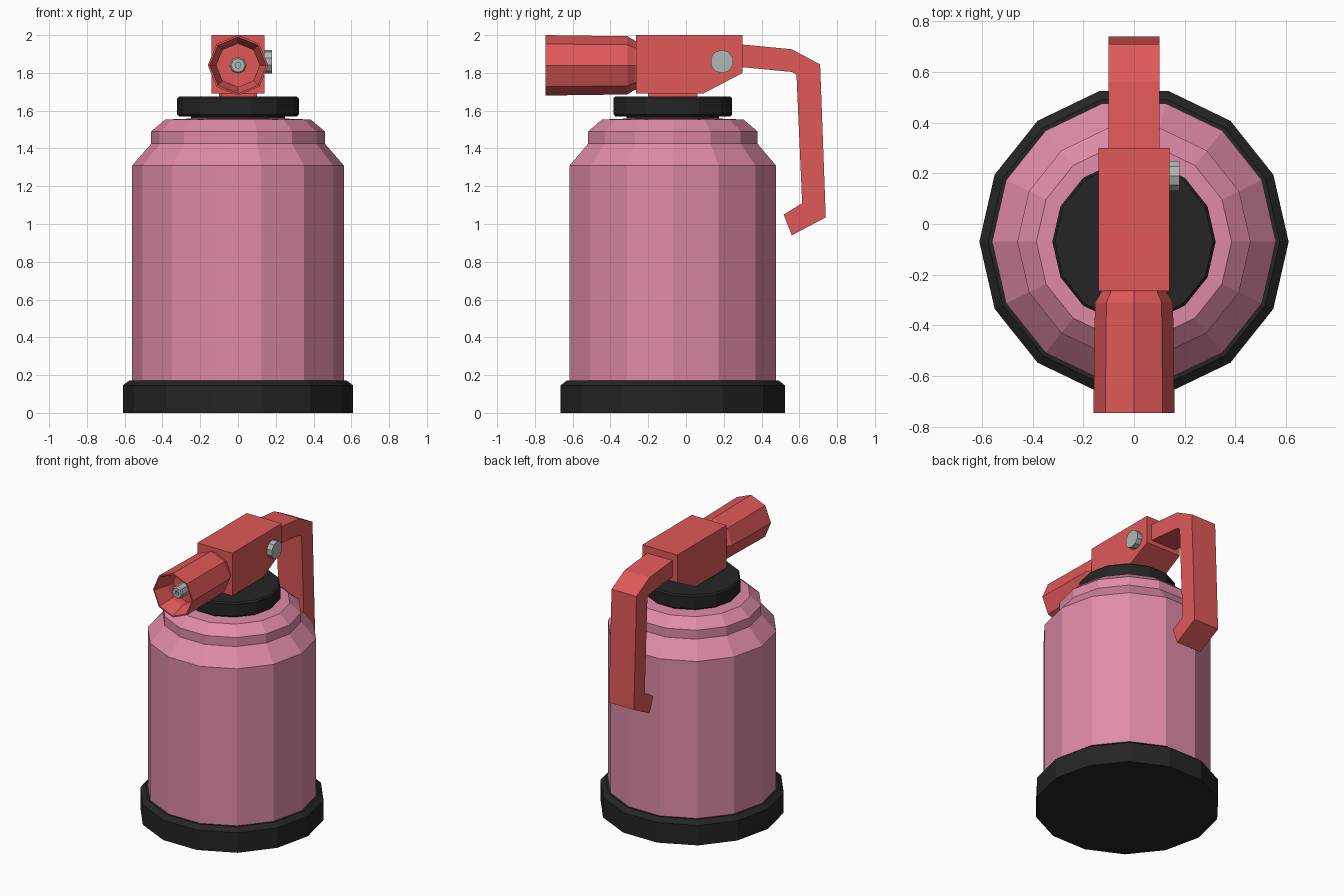
import bpy, bmesh, math
from mathutils import Matrix, Vector

if "Cube" in bpy.data.objects:
    bpy.data.objects.remove(bpy.data.objects["Cube"])


def material(name, rgb):
    m = bpy.data.materials.new(name)
    m.diffuse_color = (*rgb, 1)
    m.use_nodes = True
    m.node_tree.nodes["Principled BSDF"].inputs["Base Color"].default_value = m.diffuse_color
    return m


PINK = material("pink", (0.745, 0.258, 0.392))
RED = material("red", (0.745, 0.098, 0.098))
BLACK = material("black", (0.018, 0.018, 0.018))
GREY = material("grey", (0.45, 0.47, 0.47))


def finish(bm, name, mat):
    bmesh.ops.remove_doubles(bm, verts=bm.verts, dist=1e-5)
    bmesh.ops.recalc_face_normals(bm, faces=bm.faces)
    me = bpy.data.meshes.new(name)
    bm.to_mesh(me)
    bm.free()
    me.materials.append(mat)
    ob = bpy.data.objects.new(name, me)
    bpy.context.collection.objects.link(ob)
    return ob


def lathe(name, profile, sides, mat, loc, rot=None):
    """Spin (radius, height) points round local z; both ends are capped."""
    bm = bmesh.new()
    rings = []
    for r, z in profile:
        rings.append([bm.verts.new((r * math.cos(2 * math.pi * i / sides),
                                    r * math.sin(2 * math.pi * i / sides), z))
                      for i in range(sides)])
    for a, b in zip(rings, rings[1:]):
        for i in range(sides):
            j = (i + 1) % sides
            bm.faces.new((a[i], a[j], b[j], b[i]))
    bm.faces.new(rings[0])
    bm.faces.new(rings[-1])
    bm.transform(Matrix.Translation(Vector(loc)) @ (rot or Matrix()))
    return finish(bm, name, mat)


def extrude(name, outline, half, mat):
    """Side outline of (y, z) points, extruded both ways along x."""
    bm = bmesh.new()
    left = [bm.verts.new((-half, y, z)) for y, z in outline]
    right = [bm.verts.new((half, y, z)) for y, z in outline]
    n = len(outline)
    bm.faces.new(left)
    bm.faces.new(right)
    for i in range(n):
        j = (i + 1) % n
        bm.faces.new((left[i], left[j], right[j], right[i]))
    return finish(bm, name, mat)


CENTRE = (0, -0.07, 0)
FORWARD = Matrix.Rotation(math.radians(90), 4, 'X')   # local z -> -y
SIDEWAYS = Matrix.Rotation(math.radians(90), 4, 'Y')  # local z -> +x

# Tank, base and cap
lathe("base", [(0.61, 0), (0.61, 0.145), (0.575, 0.172), (0.5, 0.172)], 14, BLACK, CENTRE)
lathe("tank", [(0.56, 0.15), (0.56, 1.31), (0.46, 1.425), (0.46, 1.49),
               (0.385, 1.553), (0.25, 1.558)], 14, PINK, CENTRE)
lathe("neck", [(0.25, 1.54), (0.25, 1.6)], 14, BLACK, CENTRE)
lathe("cap", [(0.31, 1.568), (0.322, 1.58), (0.322, 1.665), (0.312, 1.675)], 14, BLACK, CENTRE)

# Valve block with a short foot on the cap
extrude("valve_block", [(-0.265, 2.0), (0.30, 2.0), (0.30, 1.80),
                        (0.09, 1.69), (-0.265, 1.69)], 0.14, RED)
extrude("valve_foot", [(-0.2, 1.72), (0.06, 1.72), (0.06, 1.66), (-0.2, 1.66)], 0.09, RED)

# Hollow nozzle with its jet
lathe("nozzle", [(0.13, 0.255), (0.13, 0.27), (0.154, 0.31), (0.16, 0.745),
                 (0.15, 0.745), (0.115, 0.64), (0.115, 0.58)],
      8, RED, (0, 0, 1.84), FORWARD)
lathe("nozzle_jet", [(0.045, 0.57), (0.045, 0.69), (0.037, 0.70),
                     (0.015, 0.70), (0.015, 0.67)], 8, GREY, (0, 0, 1.84), FORWARD)

# Curved squeeze lever with hooked end
extrude("lever", [(0.26, 1.953), (0.30, 1.95), (0.56, 1.925), (0.71, 1.845),
                  (0.74, 1.035), (0.56, 0.94), (0.517, 1.05), (0.615, 1.11),
                  (0.585, 1.79), (0.56, 1.805), (0.30, 1.83), (0.26, 1.833)], 0.1, RED)

# Pivot bolt on the right side
lathe("pivot_bolt", [(0.062, 0.12), (0.062, 0.18)], 10, GREY, (0, 0.19, 1.86), SIDEWAYS)
